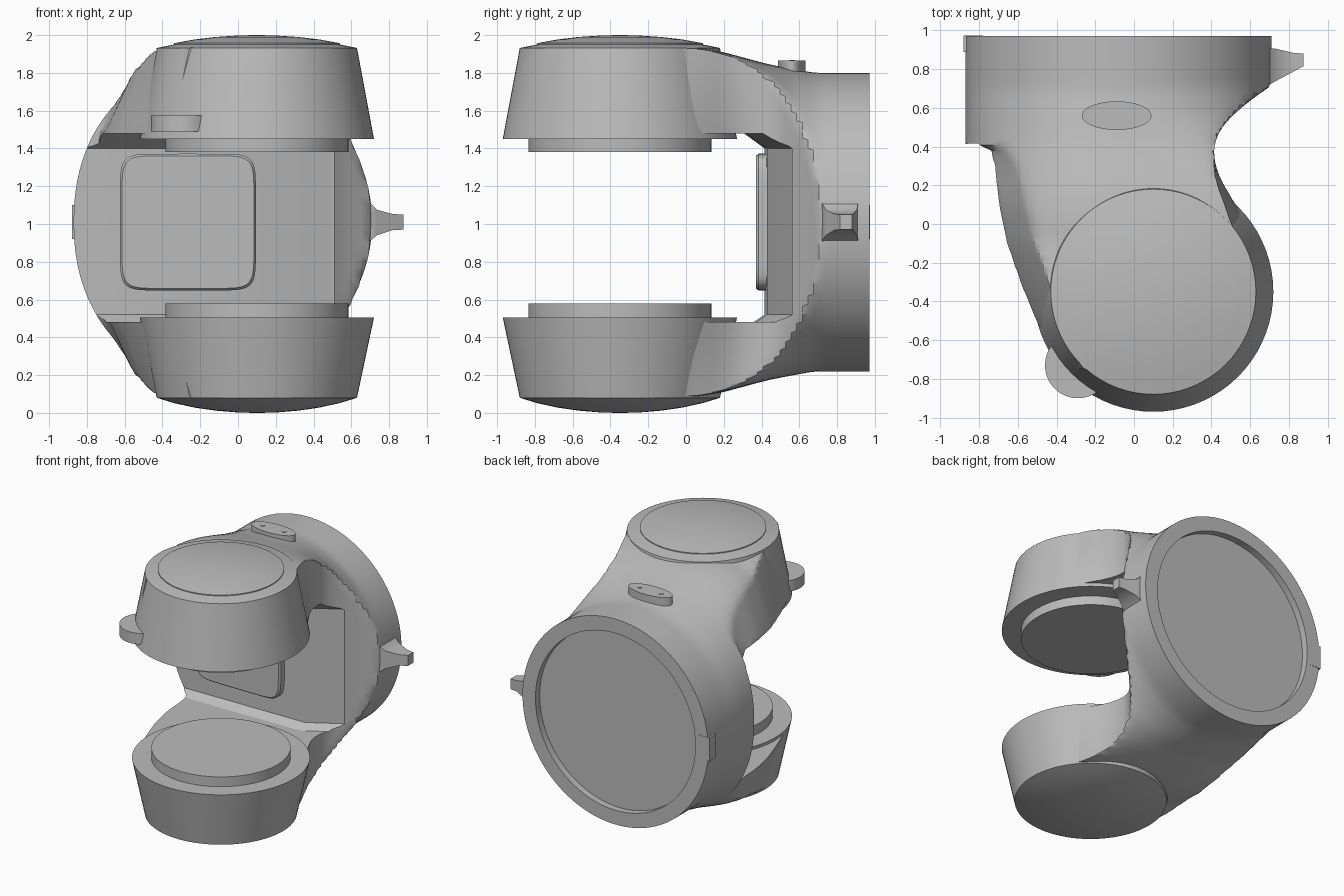
import bpy, bmesh, math

if "Cube" in bpy.data.objects:
    bpy.data.objects.remove(bpy.data.objects["Cube"])

grey = bpy.data.materials.new("plain_grey")
grey.use_nodes = True
grey.diffuse_color = (0.5, 0.5, 0.5, 1)
grey.node_tree.nodes["Principled BSDF"].inputs["Base Color"].default_value = (0.5, 0.5, 0.5, 1)

PAD_X, PAD_Y = 0.1, -0.35      # axis of the clamp jaws
BACK_X, MID_Z = -0.08, 1.01    # axis of the round back


def finish(obj):
    bpy.ops.object.select_all(action="DESELECT")
    obj.select_set(True)
    bpy.context.view_layer.objects.active = obj
    bpy.ops.object.shade_smooth_by_angle(angle=math.radians(32))
    return obj


def loft(name, rings):
    """Skin a list of equal-length closed rings and cap both ends."""
    bm = bmesh.new()
    rows = [[bm.verts.new(p) for p in ring] for ring in rings]
    n = len(rows[0])
    for a, b in zip(rows, rows[1:]):
        for i in range(n):
            j = (i + 1) % n
            bm.faces.new((a[i], a[j], b[j], b[i]))
    bm.faces.new(rows[0])
    bm.faces.new(rows[-1])
    bmesh.ops.recalc_face_normals(bm, faces=bm.faces)
    mesh = bpy.data.meshes.new(name)
    bm.to_mesh(mesh)
    bm.free()
    obj = bpy.data.objects.new(name, mesh)
    bpy.context.collection.objects.link(obj)
    mesh.materials.append(grey)
    return finish(obj)


def oval(cx, cy, z, rx, ry, n=72):
    return [(cx + rx * math.cos(math.tau * i / n), cy + ry * math.sin(math.tau * i / n), z)
            for i in range(n)]


def turned(name, profile, cx=PAD_X, cy=PAD_Y, squash=1.0, n=72):
    return loft(name, [oval(cx, cy, z, r, r * squash, n) for r, z in profile])


def box_ring(x, y0, y1, z0, z1):
    return [(x, y0, z0), (x, y1, z0), (x, y1, z1), (x, y0, z1)]


def cut(obj, cutter):
    cutter.hide_render = True
    mod = obj.modifiers.new("cut", "BOOLEAN")
    mod.operation, mod.solver, mod.object = "DIFFERENCE", "EXACT", cutter
    bpy.context.view_layer.objects.active = obj
    bpy.ops.object.modifier_apply(modifier=mod.name)
    bpy.data.objects.remove(cutter)


def lerp(table, y):
    if y >= table[0][0]:
        return table[0][1]
    for (y0, v0), (y1, v1) in zip(table, table[1:]):
        if y >= y1:
            return v1 + (v0 - v1) * (y - y1) / (y0 - y1)
    return table[-1][1]


def soft(table, y):
    return sum(lerp(table, y + d) for d in (-0.04, -0.02, 0, 0.02, 0.04)) / 5


# Guides along y for the body: height, side limits and corner squareness
HEIGHT = [(0.68, 0.79), (0.44, 0.835), (0.18, 0.905), (0.05, 0.925)]
RIGHT = [(0.78, 0.81), (0.71, 0.7), (0.6, 0.55), (0.5, 0.45), (0.4, 0.41), (0.3, 0.42),
         (0.2, 0.465), (0.1, 0.53), (0, 0.59), (-0.15, 0.67), (-0.35, 0.69), (-0.6, 0.5), (-0.8, 0.2)]
LEFT = [(0.4, -0.74), (0.28, -0.72), (0.1, -0.705), (-0.1, -0.66), (-0.3, -0.59),
        (-0.5, -0.51), (-0.67, -0.42), (-0.8, -0.32)]
SQUARE_R = [(0.7, 2), (0.55, 2.3), (0.4, 3.3), (0.2, 6), (0.05, 10)]
SQUARE_L = [(0.7, 2), (0.2, 2.35), (-0.1, 2.5), (-0.4, 4)]
SLOPE_R = [(0.35, 0), (0, 0.19)]
SLOPE_L = [(0.3, 0.5), (-0.7, 0.22)]


def section(y, n=96):
    ring = []
    for i in range(n):
        u = math.tau * (i + 0.5) / n
        c, s = math.cos(u), math.sin(u)
        p = 2 / soft(SQUARE_R if c > 0 else SQUARE_L, y)
        h = math.copysign(soft(HEIGHT, y) * abs(s) ** p, s)
        x = BACK_X + math.copysign(0.79 * abs(c) ** p, c)
        rise = max(0, abs(h) - 0.46)
        x = min(x, soft(RIGHT, y) - rise * lerp(SLOPE_R, y))
        if y < 0.4:
            x = max(x, soft(LEFT, y) + rise * lerp(SLOPE_L, y))
        ring.append((x, y, MID_Z + h))
    return ring


# Main C-shaped body, then its mouth and the shallow round recess in the back
STEPS = 58
body = loft("body", [section(0.972 - 1.722 * i / STEPS) for i in range(STEPS + 1)])
mouth = [[(-1.2, -2, z), (1.2, -2, z), (1.2, 0.6 + d, z), (0.49, 0.56 + d, z),
          (0.27, 0.43 + d, z), (-1.2, 0.41 + d, z)]
         for z, d in ((0.48, -0.06), (0.52, 0), (1.4, 0), (1.48, -0.11))]
cut(body, loft("mouth_cutter", mouth))
recess = [[(x, y, z) for x, z, _ in oval(BACK_X, MID_Z, 0, 0.68, 0.68, 96)] for y in (0.92, 1.2)]
cut(body, loft("recess_cutter", recess))
finish(body)

# Tapered jaws with domed caps
turned("upper_jaw", [(0.62, 1.45), (0.53, 1.932), (0.44, 1.95), (0.44, 1.957), (0.33, 1.977),
                     (0.22, 1.99), (0.1, 1.998), (0.01, 2.0)])
turned("lower_jaw", [(0.62, 0.505), (0.53, 0.08), (0.44, 0.052), (0.33, 0.028), (0.22, 0.012),
                     (0.1, 0.002), (0.01, 0)])

# Flat round pads that face each other
turned("upper_pad", [(0.485, 1.38), (0.485, 1.47)])
turned("lower_pad", [(0.485, 0.48), (0.485, 0.58)])

# Thumb tab on the front of the upper jaw
turned("thumb_tab", [(0.17, 1.49), (0.17, 1.575)], -0.29, -0.73)

# Oval button on top with two small pips
turned("top_button", [(0.18, 1.74), (0.18, 1.865)], -0.09, 0.56, 0.41)
for side, x in (("right", -0.18), ("left", 0.0)):
    turned(side + "_button_pip", [(0.016, 1.86), (0.016, 1.869)], x, 0.56, 1, 16)

# Raised rounded panel on the inner wall
panel = []
for y, grow in ((0.46, 1), (0.385, 1), (0.37, 0.97)):
    ring = []
    for c, s, _ in oval(0, 0, 0, 1, 1):
        ring.append((-0.265 + grow * 0.36 * math.copysign(abs(c) ** 0.25, c), y,
                     MID_Z + grow * 0.362 * math.copysign(abs(s) ** 0.25, s)))
    panel.append(ring)
loft("inner_panel", panel)

# Side lever and the small tab opposite
loft("side_lever", [box_ring(0.62, 0.72, 0.91, 0.91, 1.11), box_ring(0.7, 0.72, 0.91, 0.91, 1.11),
                    box_ring(0.735, 0.74, 0.905, 0.94, 1.075), box_ring(0.82, 0.785, 0.885, 0.968, 1.053),
                    box_ring(0.875, 0.815, 0.88, 0.97, 1.05)])
loft("side_tab", [box_ring(-0.78, 0.89, 0.974, 0.92, 1.1), box_ring(-0.88, 0.89, 0.974, 0.92, 1.1)])
